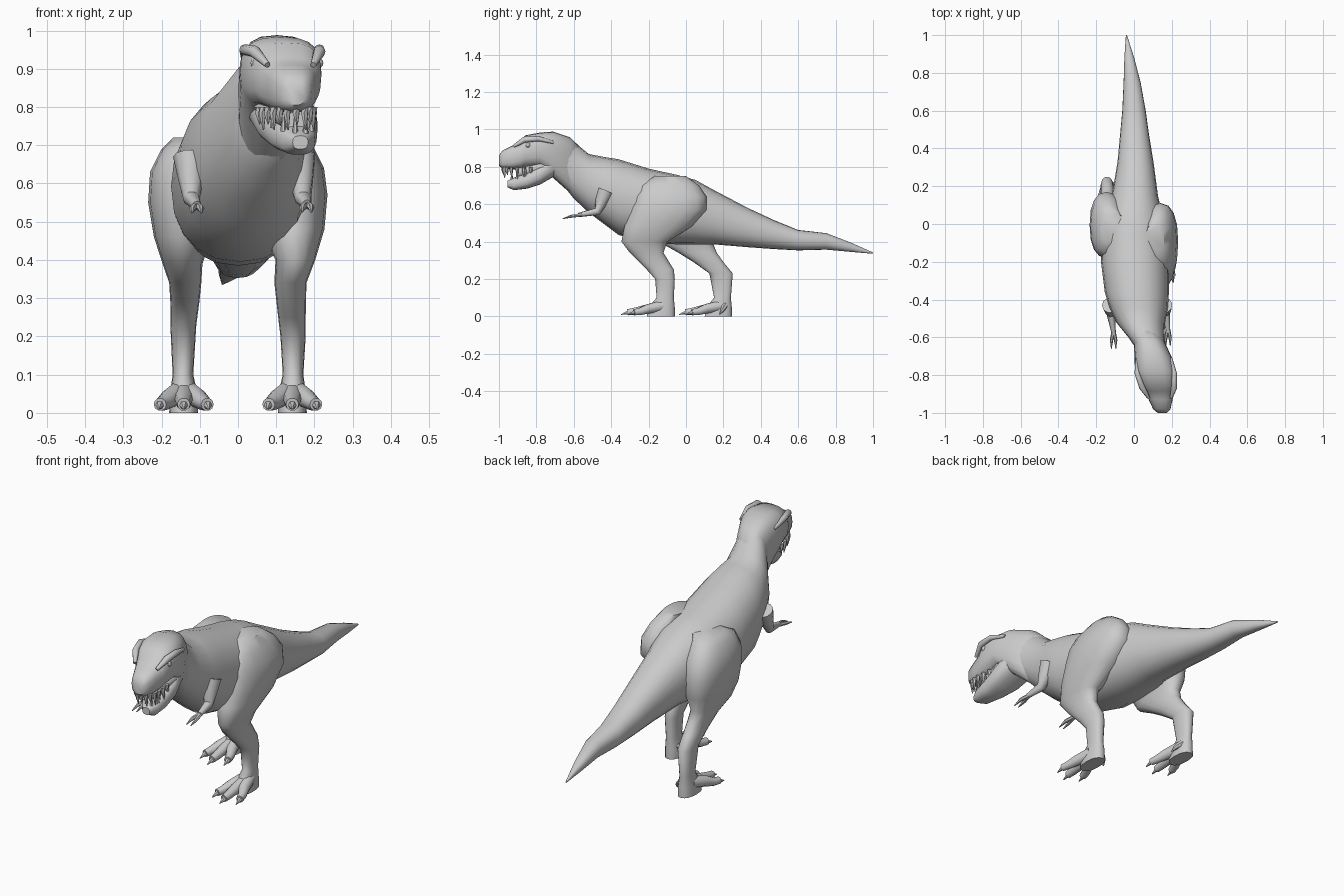
import bpy, bmesh, math
from mathutils import Vector


def loft(name, rings, angle=50):
    """Skin a list of point rings, capped at both ends."""
    bm = bmesh.new()
    rows = [[bm.verts.new(p) for p in r] for r in rings]
    n = len(rows[0])
    for a, b in zip(rows, rows[1:]):
        for i in range(n):
            j = (i + 1) % n
            bm.faces.new((a[i], a[j], b[j], b[i]))
    bm.faces.new(rows[0])
    bm.faces.new(rows[-1])
    bmesh.ops.recalc_face_normals(bm, faces=bm.faces)
    me = bpy.data.meshes.new(name)
    bm.to_mesh(me)
    bm.free()
    ob = bpy.data.objects.new(name, me)
    bpy.context.collection.objects.link(ob)
    bpy.ops.object.select_all(action='DESELECT')
    ob.select_set(True)
    bpy.context.view_layer.objects.active = ob
    bpy.ops.object.shade_smooth_by_angle(angle=math.radians(angle))
    return ob


def oval(n, p):
    """Unit superellipse; smaller p is boxier."""
    pts = []
    for i in range(n):
        t = 2 * math.pi * i / n
        c, s = math.cos(t), math.sin(t)
        pts.append((math.copysign(abs(c) ** p, c), math.copysign(abs(s) ** p, s)))
    return pts


def loft_y(name, secs, n=20, p=0.9):
    """Sections along y: (y, centre x, top z, bottom z, half width)."""
    return loft(name, [[(cx + hw * u, y, (t + b) / 2 + (t - b) / 2 * v)
                        for u, v in oval(n, p)] for y, cx, t, b, hw in secs])


def loft_z(name, secs, side, n=16, p=0.85):
    """Sections along z: (z, distance from middle, half width, front y, back y)."""
    return loft(name, [[(side * (cx + hw * u), (f + b) / 2 + (b - f) / 2 * v, z)
                        for u, v in oval(n, p)] for z, cx, hw, f, b in secs])


def tube(name, path, n=8):
    """Tapered limb through (x, y, z, radius) points."""
    pts = [Vector(q[:3]) for q in path]
    rings = []
    for i, q in enumerate(path):
        d = pts[min(i + 1, len(pts) - 1)] - pts[max(i - 1, 0)]
        rot = d.to_track_quat('Z', 'Y')
        rings.append([pts[i] + rot @ Vector((q[3] * u, q[3] * v, 0)) for u, v in oval(n, 1)])
    return loft(name, rings)


# Torso, neck and tail in one skin
loft_y("body", [
    (-.68, .10, .96, .73, .075), (-.60, .065, .935, .63, .095),
    (-.52, .035, .868, .555, .13), (-.44, .025, .853, .495, .155),
    (-.36, .015, .84, .435, .17), (-.20, .005, .79, .395, .18),
    (-.05, 0, .757, .385, .17), (.05, 0, .73, .385, .15),
    (.15, .005, .675, .385, .122), (.33, .008, .58, .37, .095),
    (.47, .003, .515, .36, .077), (.60, 0, .462, .353, .062),
    (.75, -.01, .445, .357, .045), (.88, -.025, .395, .345, .026),
    (1.0, -.04, .342, .335, .003)])

# Skull and upper jaw
loft_y("head", [
    (-1.0, .15, .86, .805, .025), (-.98, .147, .888, .79, .046),
    (-.93, .141, .912, .785, .063), (-.885, .135, .93, .79, .078),
    (-.86, .128, .968, .795, .09), (-.78, .112, .983, .80, .106),
    (-.71, .102, .988, .74, .1), (-.62, .08, .958, .66, .08),
    (-.55, .05, .89, .62, .06)], p=0.72)

# Lower jaw
loft_y("lower_jaw", [
    (-.955, .163, .725, .69, .02), (-.92, .158, .742, .675, .043),
    (-.85, .145, .768, .683, .062), (-.78, .128, .81, .705, .08),
    (-.71, .108, .86, .745, .086), (-.66, .09, .88, .77, .06)], p=0.75)

# Mouth lining joining the jaws
loft_y("mouth", [
    (-.90, .146, .80, .735, .035), (-.83, .134, .82, .75, .055),
    (-.76, .118, .84, .77, .08)], n=12)

# Brow ridges and eyes
for s in (-1, 1):
    tube("brow", [(.137 + s * .06, -.92, .91, .008), (.128 + s * .085, -.865, .945, .016),
                  (.115 + s * .098, -.79, .95, .014), (.105 + s * .09, -.71, .93, .008)])
    bpy.ops.mesh.primitive_uv_sphere_add(segments=10, ring_count=6, radius=.014,
                                         location=(.128 + s * .082, -.845, .915))
    bpy.context.object.name = "eye"

# Teeth around both jaws
for i in range(13):
    t = math.radians(-180 + 15 * i)
    x, y = math.cos(t), math.sin(t)
    yy = -.83 + .148 * y
    cx = .122 - .03 * y
    length = .045 + .015 * (i % 2)
    px = cx + .068 * math.copysign(abs(x) ** .8, x)
    tube("upper_tooth", [(px, yy, .80, .010), (px, yy, .785, .010),
                         (px + .003, yy + .004, .80 - length, .002)], 6)
    if i % 2:
        ly = -.83 + .105 * y
        lx = cx + .012 + .052 * x
        lz = .755 + .02 * (y + 1)
        tube("lower_tooth", [(lx, ly, lz - .025, .008), (lx, ly, lz + .03, .002)], 6)

# Legs: the +x leg steps forward, the -x leg trails
loft_z("front_leg", [
    (.75, .11, .05, -.17, .0), (.70, .13, .065, -.25, .07), (.64, .137, .088, -.28, .11),
    (.57, .142, .092, -.30, .11), (.48, .143, .083, -.33, .03),
    (.40, .150, .052, -.345, -.10), (.34, .137, .042, -.30, -.12),
    (.25, .141, .036, -.21, -.065), (.20, .144, .033, -.165, -.06),
    (.10, .144, .027, -.157, -.065), (.05, .142, .036, -.20, -.06),
    (0, .142, .038, -.21, -.06)], 1)
loft_z("rear_leg", [
    (.72, .11, .06, -.10, .06), (.69, .13, .07, -.16, .10), (.63, .142, .088, -.18, .15),
    (.55, .145, .09, -.18, .17), (.46, .145, .075, -.17, .17),
    (.39, .145, .052, -.13, .145), (.34, .138, .042, -.04, .165),
    (.29, .139, .038, .04, .20), (.23, .143, .034, .125, .25),
    (.10, .144, .027, .15, .24), (.05, .142, .036, .11, .245),
    (0, .142, .038, .10, .245)], -1)

# Toes and claws
for s, dy in ((1, 0), (-1, .31)):
    for dx, tip in ((-.062, -.29), (0, -.325), (.062, -.29)):
        c = s * .142
        tube("toe", [(c + dx * .15, dy - .13, .055, .03), (c + dx * .55, dy - .205, .04, .026),
                     (c + dx * .85, dy + tip + .045, .026, .020),
                     (c + dx, dy + tip + .012, .022, .017)], 10)
        tube("claw", [(c + dx, dy + tip + .02, .022, .013),
                      (c + dx * 1.06, dy + tip - .022, .01, .002)], 6)
    tube("dewclaw", [(s * .12, dy - .10, .06, .016), (s * .092, dy - .115, .035, .012),
                     (s * .078, dy - .13, .012, .002)], 6)

# Small arms with two fingers
for s, shoulder, elbow, wrist in (
        (-1, (-.125, -.43, .67), (-.122, -.48, .56), (-.108, -.575, .542)),
        (1, (.158, -.43, .67), (.170, -.475, .56), (.180, -.56, .545))):
    mid = [(a + b) / 2 for a, b in zip(shoulder, elbow)]
    tube("arm", [(*shoulder, .045), (*mid, .034), (*elbow, .022), (*wrist, .012)], 10)
    for d in (-1, 1):
        x, y, z = wrist
        tube("finger", [(x, y + .015, z, .010), (x + d * .011, y - .04, z - .007, .009),
                        (x + d * .012, y - .085, z - .02, .002)], 6)
